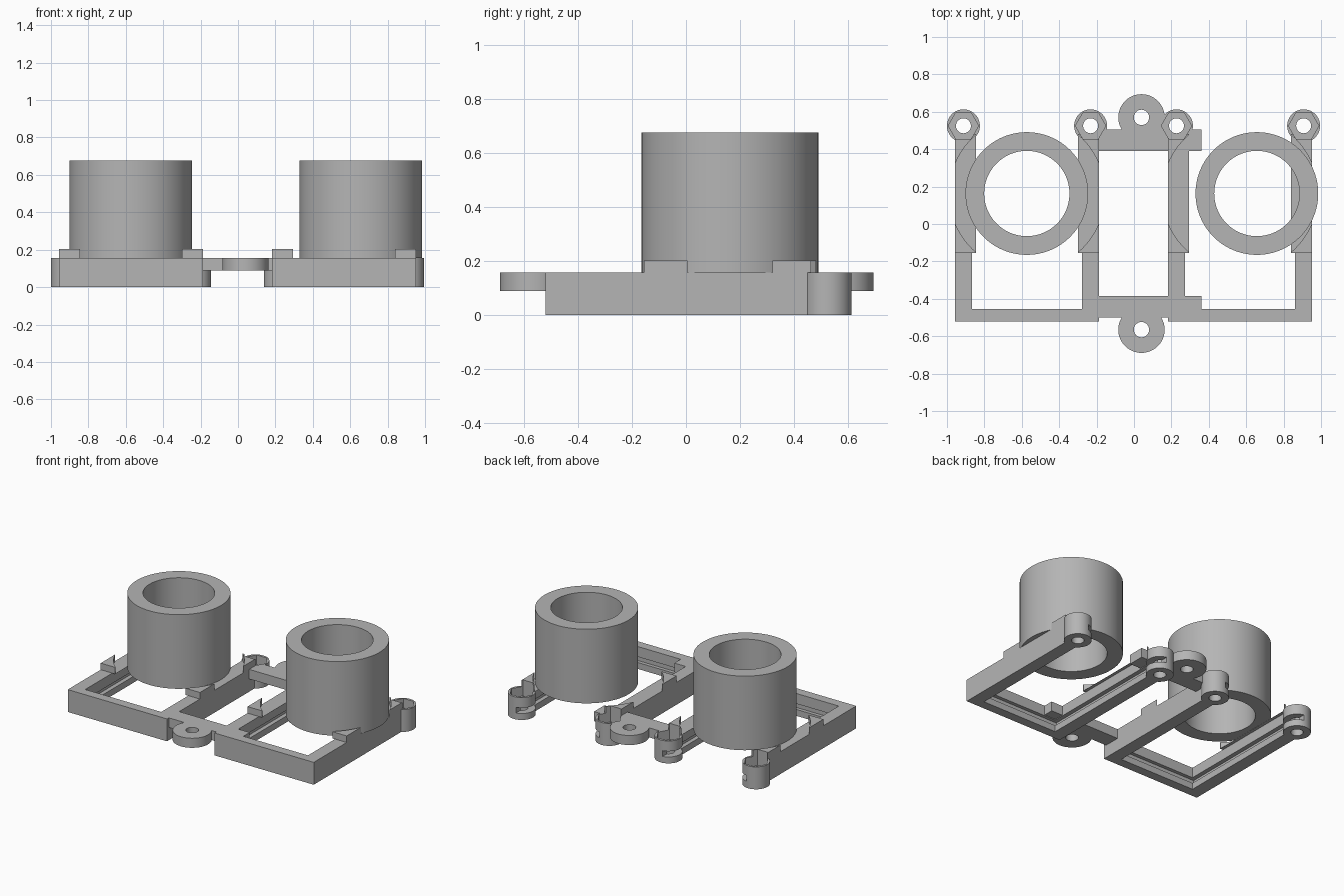
import bpy
from math import radians

if "Cube" in bpy.data.objects:
    bpy.data.objects.remove(bpy.data.objects["Cube"], do_unlink=True)

grey = bpy.data.materials.new("plain grey")
grey.use_nodes = True
COLOUR = (0.46, 0.46, 0.46, 1)
grey.diffuse_color = COLOUR
grey.node_tree.nodes["Principled BSDF"].inputs["Base Color"].default_value = COLOUR

TOP = 0.157       # top of the frame
SLAB = 0.203      # top of the raised rail strips
BOSS_Y = 0.525


def box(name, x, y, z):
    bpy.ops.mesh.primitive_cube_add(size=1)
    o = bpy.context.object
    o.name = name
    for v in o.data.vertices:
        v.co = [r[0] if c < 0 else r[1] for c, r in zip(v.co, (x, y, z))]
    return o


def cyl(name, x, y, r, z, sides=64):
    bpy.ops.mesh.primitive_cylinder_add(vertices=sides, radius=r, depth=z[1] - z[0],
                                        location=(x, y, (z[0] + z[1]) / 2))
    o = bpy.context.object
    o.name = name
    if sides == 6:
        o.rotation_euler.z = radians(30)
    bpy.ops.object.transform_apply(location=True, rotation=True, scale=True)
    return o


def combine(o, others, operation):
    """Apply booleans and return the finished part."""
    mods = []
    for other in others:
        m = o.modifiers.new("bool", "BOOLEAN")
        m.operation, m.solver, m.object = operation, "EXACT", other
        mods.append(m)
    dep = bpy.context.evaluated_depsgraph_get()
    dep.update()
    mesh = bpy.data.meshes.new_from_object(o.evaluated_get(dep))
    o.modifiers.clear()
    o.data = mesh
    return o


def remove(objects):
    for o in objects:
        bpy.data.objects.remove(o, do_unlink=True)


def finish(o):
    o.data.materials.clear()
    o.data.materials.append(grey)
    bpy.ops.object.select_all(action="DESELECT")
    o.select_set(True)
    bpy.context.view_layer.objects.active = o
    bpy.ops.object.shade_smooth_by_angle(angle=radians(30))


def nut_cutters(x):
    # hexagonal nut pocket over a screw hole
    return [cyl("nut_cutter", x, BOSS_Y, 0.081, (0.09, 0.4), 6),
            cyl("screw_cutter", x, BOSS_Y, 0.04, (-0.1, 0.3), 32)]


def unit(side, x0, tube_x):
    x1 = x0 + 0.77
    mid = (x0 + x1) / 2
    bosses = (x0 + 0.045, x1 - 0.045)
    nuts = [c for b in bosses for c in nut_cutters(b)]
    # groove that holds a sliding board on three sides
    groove = box("groove_cutter", (x0 + 0.06, x1 - 0.06), (-0.48, 0.8), (0.045, 0.085))
    clearance = cyl("clearance_cutter", mid, 0.163, 0.416, (TOP, 0.5), 96)

    parts = [box(side + "_front_bar", (x0, x1), (-0.52, -0.455), (0, TOP))]
    for n, s, b in (("right", 0, bosses[0]), ("left", 1, bosses[1])):
        rail = (x0, x0 + 0.09) if s == 0 else (x1 - 0.09, x1)
        strip = (x0, x0 + 0.112) if s == 0 else (x1 - 0.112, x1)
        parts.append(box(f"{side}_{n}_rail", rail, (-0.52, 0.482), (0, TOP)))
        parts.append(cyl(f"{side}_{n}_nut_boss", b, BOSS_Y, 0.088, (0, TOP)))
        slab = box(f"{side}_{n}_raised_strip", strip, (-0.155, 0.482), (TOP - 0.001, SLAB))
        combine(slab, [clearance], "DIFFERENCE")
        parts.append(slab)
    for p in parts:
        finish(combine(p, nuts + [groove], "DIFFERENCE"))

    # open tube standing on the rails
    tube = cyl(side + "_tube", tube_x, 0.163, 0.328, (TOP, 0.677), 96)
    bore = cyl("bore_cutter", tube_x, 0.163, 0.228, (0, 1), 96)
    finish(combine(tube, [bore], "DIFFERENCE"))
    remove(nuts + [groove, clearance, bore])
    return bosses


inner = [unit("right", -0.957, -0.573)[1], unit("left", 0.182, 0.657)[0]]

# bridges between the two frames, each with a round screw lug
for end, bar_y, lug_y in (("front", (-0.5, -0.385), -0.565), ("back", (0.39, 0.505), 0.57)):
    bridge = box(end + "_bridge", (-0.19, 0.36), bar_y, (0.09, TOP))
    lug = cyl("lug", 0.04, lug_y, 0.124, (0.09, TOP))
    combine(bridge, [lug], "UNION")
    # keep the lug from reaching past the inside edge of the bridge
    cutters = [cyl("lug_hole_cutter", 0.04, lug_y, 0.041, (0, 0.4), 32)]
    for x in inner:
        cutters += nut_cutters(x)
    finish(combine(bridge, cutters, "DIFFERENCE"))
    remove(cutters + [lug])
